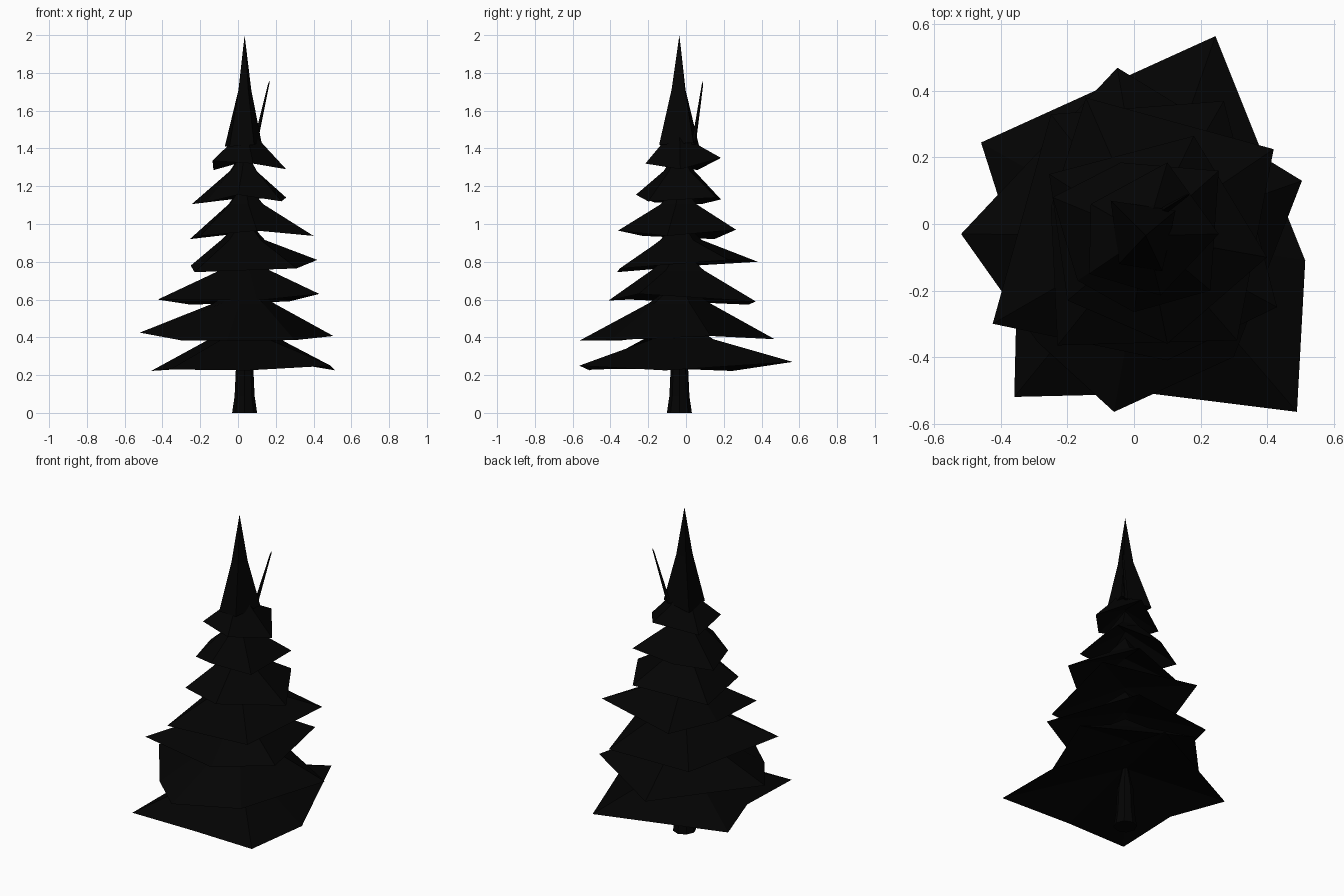
import bpy, bmesh, math
from mathutils import Vector

if "Cube" in bpy.data.objects:
    bpy.data.objects.remove(bpy.data.objects["Cube"])

AX, AY = 0.035, -0.035          # trunk axis

black = bpy.data.materials.new("near black")
black.diffuse_color = (0.001, 0.001, 0.001, 1)
black.use_nodes = True
black.node_tree.nodes["Principled BSDF"].inputs["Base Color"].default_value = black.diffuse_color


def build(name, rings, bottom, top):
    """Skin equal-length rings, closing each end with a point."""
    bm = bmesh.new()
    vs = [[bm.verts.new(p) for p in r] for r in rings]
    n = len(vs[0])
    lo, hi = bm.verts.new(bottom), bm.verts.new(top)
    for i in range(n):
        j = (i + 1) % n
        bm.faces.new((lo, vs[0][j], vs[0][i]))
        bm.faces.new((hi, vs[-1][i], vs[-1][j]))
        for a, b in zip(vs, vs[1:]):
            bm.faces.new((a[i], a[j], b[j], b[i]))
    bmesh.ops.recalc_face_normals(bm, faces=bm.faces)
    me = bpy.data.meshes.new(name)
    bm.to_mesh(me)
    bm.free()
    me.materials.append(black)
    ob = bpy.data.objects.new(name, me)
    bpy.context.collection.objects.link(ob)
    return ob


def ring(r, z, n, turn=0.0):
    return [(AX + r * math.cos(turn + 2 * math.pi * i / n),
             AY + r * math.sin(turn + 2 * math.pi * i / n), z) for i in range(n)]


def toward(tips, r, z):
    """Ring of radius r whose corners point the same way as the tips."""
    dirs = [Vector((x - AX, y - AY)).normalized() * r for x, y, _ in tips]
    return [(AX + d.x, AY + d.y, z) for d in dirs]


# trunk
build("trunk", [ring(.066, 0, 8), ring(.053, .09, 8), ring(.046, .24, 8)],
      (AX, AY, 0), (AX, AY, .45))

# hollow branch tiers: drooping tips, then neck radius, neck height
tiers = [
    ([(.245, .565, .27), (-.46, .245, .222), (-.35, -.1, .235), (-.36, -.52, .23),
      (.05, -.51, .225), (.49, -.565, .25), (.515, -.11, .225)], .19, .39),
    ([(-.05, .47, .39), (-.52, -.03, .425), (-.29, -.355, .382), (-.06, -.565, .382),
      (.30, -.40, .385), (.505, .13, .407)], .165, .58),
    ([(.27, .37, .59), (-.25, .33, .573), (-.425, -.30, .60), (.1, -.41, .595), (.43, -.25, .63)], .15, .755),
    ([(.42, .225, .81), (-.145, .38, .80), (-.25, .05, .78), (-.23, -.365, .745), (.31, -.35, .765)], .13, .915),
    ([(.18, .265, .97), (-.255, .15, .92), (-.2, -.23, .937), (.1, -.36, .965), (.40, -.1, .937)], .10, 1.105),
    ([(.255, .16, 1.14), (-.04, .185, 1.13), (-.245, .08, 1.105), (-.17, -.17, 1.115),
      (0, -.265, 1.155), (.23, -.2, 1.12)], .085, 1.28),
    ([(.255, -.03, 1.29), (.1, .185, 1.35), (-.13, .06, 1.285), (-.135, -.15, 1.335), (.08, -.215, 1.32)], .10, 1.42),
]
for k, (tips, r, z) in enumerate(tiers, 1):
    build(f"branch_tier_{k}", [tips, toward(tips, r, z)],
          (AX, AY, z - .015), (AX, AY, z + .12))

# pointed crown
base = [(-.07, .07, 1.41), (-.045, -.12, 1.41), (.085, -.142, 1.42), (.125, .04, 1.43)]
build("crown", [base, toward(base, .046, 1.71)], (AX, AY, 1.45), (AX, AY, 2))

# thin side shoot
a, b = Vector((.09, .04, 1.42)), Vector((.166, .09, 1.757))
shoot = [[a.lerp(b, t) + Vector((r * math.cos(w), r * math.sin(w), 0))
          for w in (0.3, 1.87, 3.44, 5.01)] for t, r in ((0, .012), (.95, .004))]
build("side_shoot", shoot, a, b)
